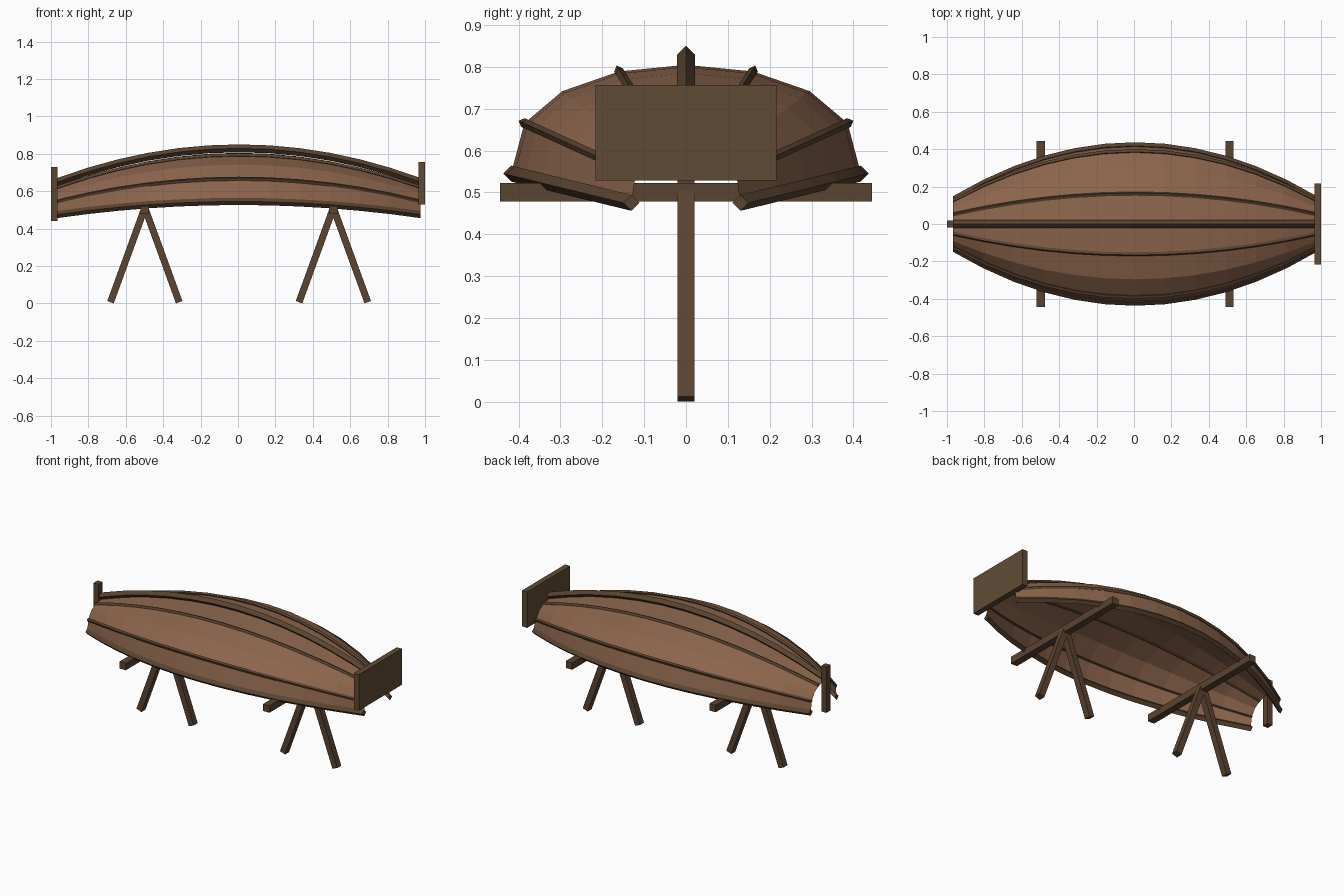
import bpy, bmesh, math
from mathutils import Matrix

if "Cube" in bpy.data.objects:
    bpy.data.objects.remove(bpy.data.objects["Cube"])

CX, HALF, N = 0.005, 0.972, 12   # hull centre, half length, stations


def srgb(r, g, b):
    return tuple(((c / 255 + 0.055) / 1.055) ** 2.4 for c in (r, g, b)) + (1,)


def material(name, rgb):
    m = bpy.data.materials.new(name)
    m.diffuse_color = srgb(*rgb)
    m.use_nodes = True
    m.node_tree.nodes["Principled BSDF"].inputs["Base Color"].default_value = m.diffuse_color
    return m


HULL = material("planking brown", (140, 101, 76))
DARK = material("dark timber", (90, 67, 48))
BOARD = material("board timber", (96, 75, 52))


def hull_point(x, ang, out=0.0):
    """Point on the upturned hull; ang is degrees from the keel line."""
    k = 1 - (x / HALF) ** 2
    a = math.radians(ang)
    s, c = math.sin(a), max(math.cos(a), 0.0)
    y = (0.13 + 0.288 * k) * s
    z = 0.475 + 0.07 * k + (0.15 + 0.11 * k) * c ** 0.8
    return (x + CX, y + out * s, z + out * c)


def stations():
    return [HALF * (2 * i / N - 1) for i in range(N + 1)]


def add_mesh(name, bm, mat):
    me = bpy.data.meshes.new(name)
    bm.to_mesh(me)
    bm.free()
    me.materials.append(mat)
    ob = bpy.data.objects.new(name, me)
    bpy.context.collection.objects.link(ob)
    return ob


def box(name, size, loc, mat, tilt=0.0):
    bm = bmesh.new()
    bmesh.ops.create_cube(bm, size=1)
    bm.transform(Matrix.Translation(loc) @ Matrix.Rotation(tilt, 4, 'Y')
                 @ Matrix.Diagonal((*size, 1)))
    return add_mesh(name, bm, mat)


def strip(name, ang, radius, out):
    """Four-sided batten running along the hull at a given angle."""
    bm = bmesh.new()
    rings = []
    for x in stations():
        px, py, pz = hull_point(x, ang, out)
        rings.append([bm.verts.new((px, py + radius * math.cos(q), pz + radius * math.sin(q)))
                      for q in (math.radians(90 * j - ang) for j in range(4))])
    for a, b in zip(rings, rings[1:]):
        for j in range(4):
            bm.faces.new((a[j], a[(j + 1) % 4], b[(j + 1) % 4], b[j]))
    bm.faces.new(rings[0])
    bm.faces.new(rings[-1])
    bmesh.ops.recalc_face_normals(bm, faces=bm.faces)
    return add_mesh(name, bm, DARK)


# Open hull shell, upside down
bm = bmesh.new()
grid = [[bm.verts.new(hull_point(x, -90 + 22.5 * j)) for j in range(9)] for x in stations()]
for a, b in zip(grid, grid[1:]):
    for j in range(8):
        bm.faces.new((a[j], b[j], b[j + 1], a[j + 1]))
bmesh.ops.recalc_face_normals(bm, faces=bm.faces)
if sum(f.normal.z for f in bm.faces) < 0:
    bmesh.ops.reverse_faces(bm, faces=bm.faces)
add_mesh("hull", bm, HULL)

# Keel, side battens and gunwales
strip("keel", 0, 0.021, 0.024)
for side, tag in ((1, "left"), (-1, "right")):
    strip("upper_batten_" + tag, side * 22.5, 0.011, 0.004)
    strip("lower_batten_" + tag, side * 67.5, 0.011, 0.004)
    strip("gunwale_" + tag, side * 90, 0.019, 0.0)

# Stem post and transom board
box("stem_post", (0.036, 0.04, 0.29), (-0.982, 0, 0.585), DARK)
box("transom", (0.036, 0.432, 0.228), (0.982, 0, 0.643), BOARD)

# Two trestles
for x, tag in ((-0.498, "bow"), (0.51, "stern")):
    box("trestle_beam_" + tag, (0.044, 0.89, 0.044), (x, 0, 0.5), DARK)
    for s in (1, -1):
        box(f"trestle_leg_{tag}_{'a' if s > 0 else 'b'}", (0.037, 0.04, 0.53),
            (x + s * 0.093, 0, 0.2555), DARK, -s * math.radians(20))
